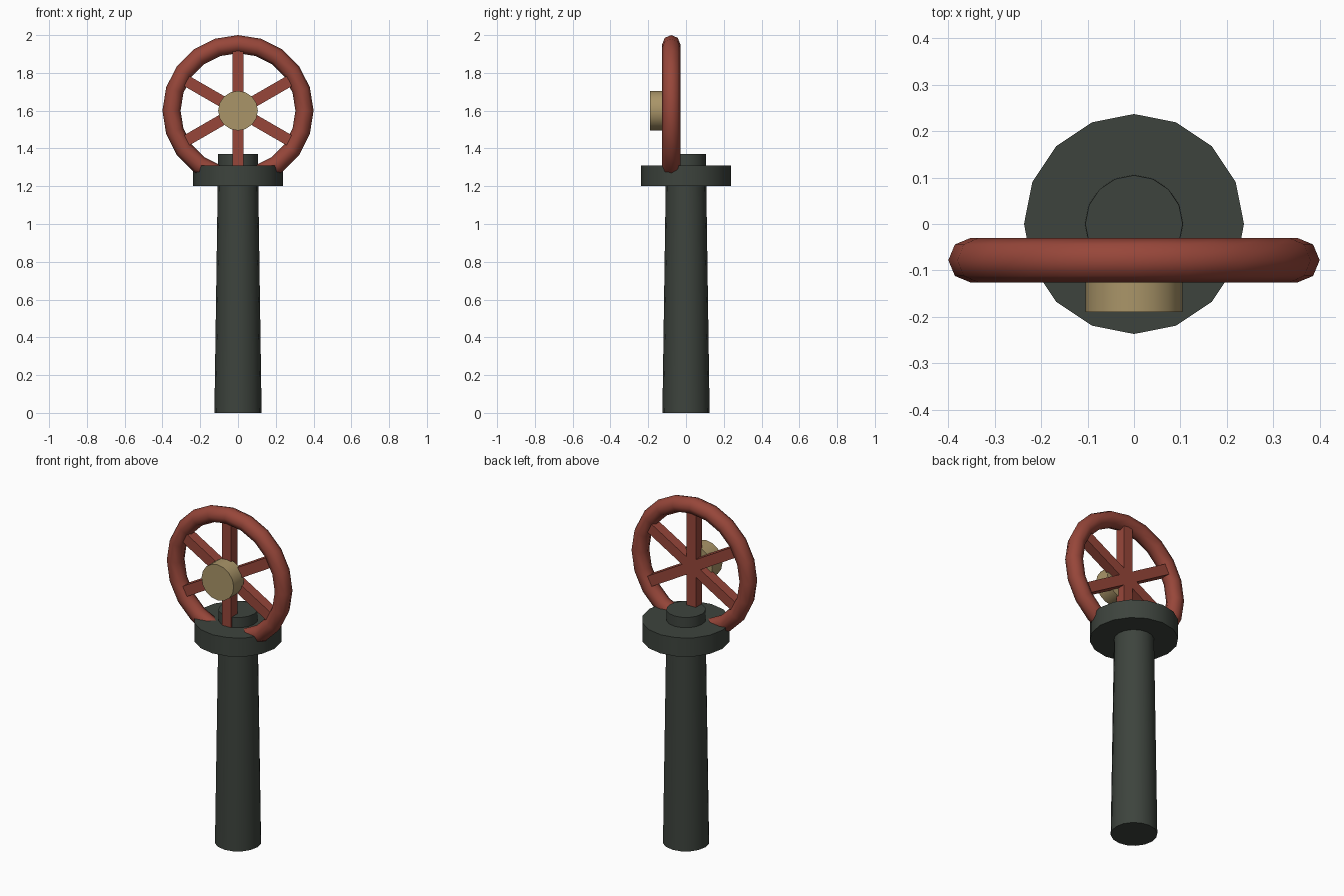
import bpy, math
from mathutils import Vector

if "Cube" in bpy.data.objects:
    bpy.data.objects.remove(bpy.data.objects["Cube"])

WHEEL = Vector((0, -0.078, 1.6))  # centre of the hand wheel


def material(name, rgb):
    m = bpy.data.materials.new(name)
    m.diffuse_color = (*rgb, 1)
    m.use_nodes = True
    m.node_tree.nodes["Principled BSDF"].inputs["Base Color"].default_value = m.diffuse_color
    return m


iron = material("dark_iron", (0.047, 0.057, 0.047))
red = material("red_paint", (0.31, 0.062, 0.042))
brass = material("brass", (0.40, 0.30, 0.14))


def finish(name, mat, angle=None):
    ob = bpy.context.object
    ob.name = name
    ob.data.materials.append(mat)
    if angle:
        bpy.ops.object.shade_smooth_by_angle(angle=math.radians(angle))
    return ob


def cylinder(name, mat, r1, r2, start, end):
    """16-sided tapered cylinder between two points."""
    a, b = Vector(start), Vector(end)
    turn = math.pi / 2 if abs((b - a).y) > 0 else 0
    bpy.ops.mesh.primitive_cone_add(vertices=16, radius1=r1, radius2=r2,
                                    depth=(b - a).length, location=(a + b) / 2,
                                    rotation=(turn, 0, 0))
    return finish(name, mat, 30)


# Post and collar
cylinder("post", iron, 0.125, 0.105, (0, 0, 0), (0, 0, 1.37))
cylinder("collar", iron, 0.237, 0.237, (0, 0, 1.2), (0, 0, 1.31))

# Wheel rim
bpy.ops.mesh.primitive_torus_add(major_segments=20, minor_segments=8,
                                 major_radius=0.352, minor_radius=0.048,
                                 location=WHEEL, rotation=(math.pi / 2, 0, 0))
finish("wheel_rim", red, 80)

# Three bars crossing the wheel make six spokes
for i in range(3):
    bpy.ops.mesh.primitive_cube_add(size=1, location=WHEEL,
                                    rotation=(0, i * math.pi / 3, 0))
    bpy.context.object.scale = (0.06, 0.06, 0.64)
    bpy.ops.object.transform_apply(location=False, rotation=False, scale=True)
    finish(f"spoke_bar_{i + 1}", red)

# Hub on the front of the wheel
cylinder("hub", brass, 0.105, 0.105, (0, -0.095, 1.6), (0, -0.19, 1.6))
